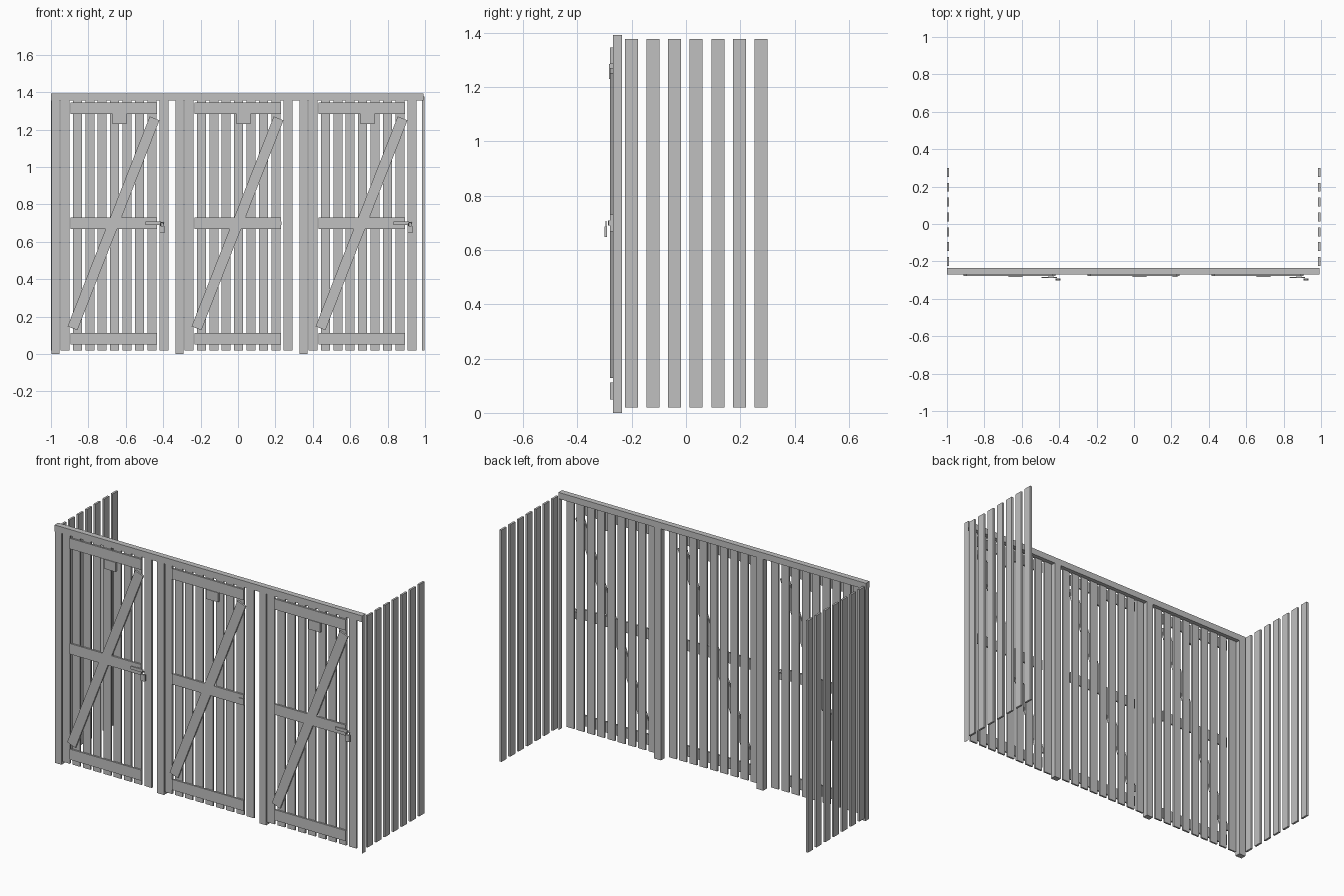
import bpy
import math
from mathutils import Vector

cube = bpy.data.objects.get("Cube")
if cube:
    bpy.data.objects.remove(cube, do_unlink=True)

grey = bpy.data.materials.new("plain grey")
grey.use_nodes = True
colour = (0.53, 0.53, 0.53, 1)
grey.diffuse_color = colour
grey.node_tree.nodes["Principled BSDF"].inputs["Base Color"].default_value = colour


def box(name, x, y, z, tilt=0.0):
    """Box spanning the given (low, high) ranges, tilted about its own y axis."""
    spans = (x, y, z)
    centre = Vector([(a + b) / 2 for a, b in spans])
    bpy.ops.mesh.primitive_cube_add(size=1, location=centre)
    obj = bpy.context.object
    obj.name = name
    obj.scale = [b - a for a, b in spans]
    obj.rotation_euler.y = tilt
    obj.data.materials.append(grey)
    return obj


def shackle(x, y, z, radius):
    """Bent wire loop of the padlock."""
    curve = bpy.data.curves.new("padlock_shackle", "CURVE")
    curve.dimensions = "3D"
    curve.bevel_depth = 0.0025
    curve.bevel_resolution = 1
    curve.use_fill_caps = True
    path = [(x - radius, y, z)]
    path += [(x - radius * math.cos(a), y, z + 0.012 + radius * math.sin(a))
             for a in [math.pi * i / 8 for i in range(9)]]
    path.append((x + radius, y, z))
    spline = curve.splines.new("POLY")
    spline.points.add(len(path) - 1)
    for point, co in zip(spline.points, path):
        point.co = (*co, 1)
    curve.materials.append(grey)
    obj = bpy.data.objects.new("padlock_shackle", curve)
    bpy.context.collection.objects.link(obj)


FRAME = (-0.269, -0.236)
SLAT = (-0.269, -0.259)
BRACE = (-0.279, -0.269)
PITCH = 0.663

# Frame: top beam and four posts
box("top_beam", (-1, 0.992), FRAME, (1.355, 1.392))
for i in range(4):
    left = -0.998 + i * PITCH
    box("post", (left, min(left + 0.043, 0.992)), FRAME, (0, 1.355))

# Three gates
for i in range(3):
    s = i * PITCH
    for k in range(9):
        c = s - 0.925 + k * 0.0663
        box("gate_slat", (c - 0.024, c + 0.024), SLAT, (0.02, 1.355))
    for z in ((0.05, 0.112), (0.668, 0.73), (1.284, 1.346)):
        box("gate_rail", (s - 0.895, s - 0.433), BRACE, z)

    # Diagonal brace between the lower left and upper right corners
    low, high = Vector((s - 0.885, 0.138)), Vector((s - 0.446, 1.26))
    mid, run = (low + high) / 2, high - low
    half = run.length / 2
    box("diagonal_brace", (mid.x - 0.028, mid.x + 0.028), BRACE,
        (mid.y - half, mid.y + half), math.atan2(run.x, run.y))

    # Sign plate and latch
    box("sign_plate", (s - 0.671, s - 0.596), (-0.283, -0.269), (1.23, 1.285))
    box("latch_staple", (s - 0.457, s - 0.43), (-0.284, -0.279), (0.69, 0.708))
    if i != 1:
        box("hasp_bar", (s - 0.495, s - 0.413), (-0.288, -0.284), (0.69, 0.708))
        box("padlock_body", (s - 0.42, s - 0.393), (-0.301, -0.291), (0.648, 0.686))
        shackle(s - 0.406, -0.295, 0.684, 0.009)

# Side fences of upright slats
for x in ((-1, -0.988), (0.985, 0.997)):
    for k in range(7):
        c = -0.201 + k * 0.0795
        box("side_slat", x, (c - 0.024, c + 0.024), (0.02, 1.377))
